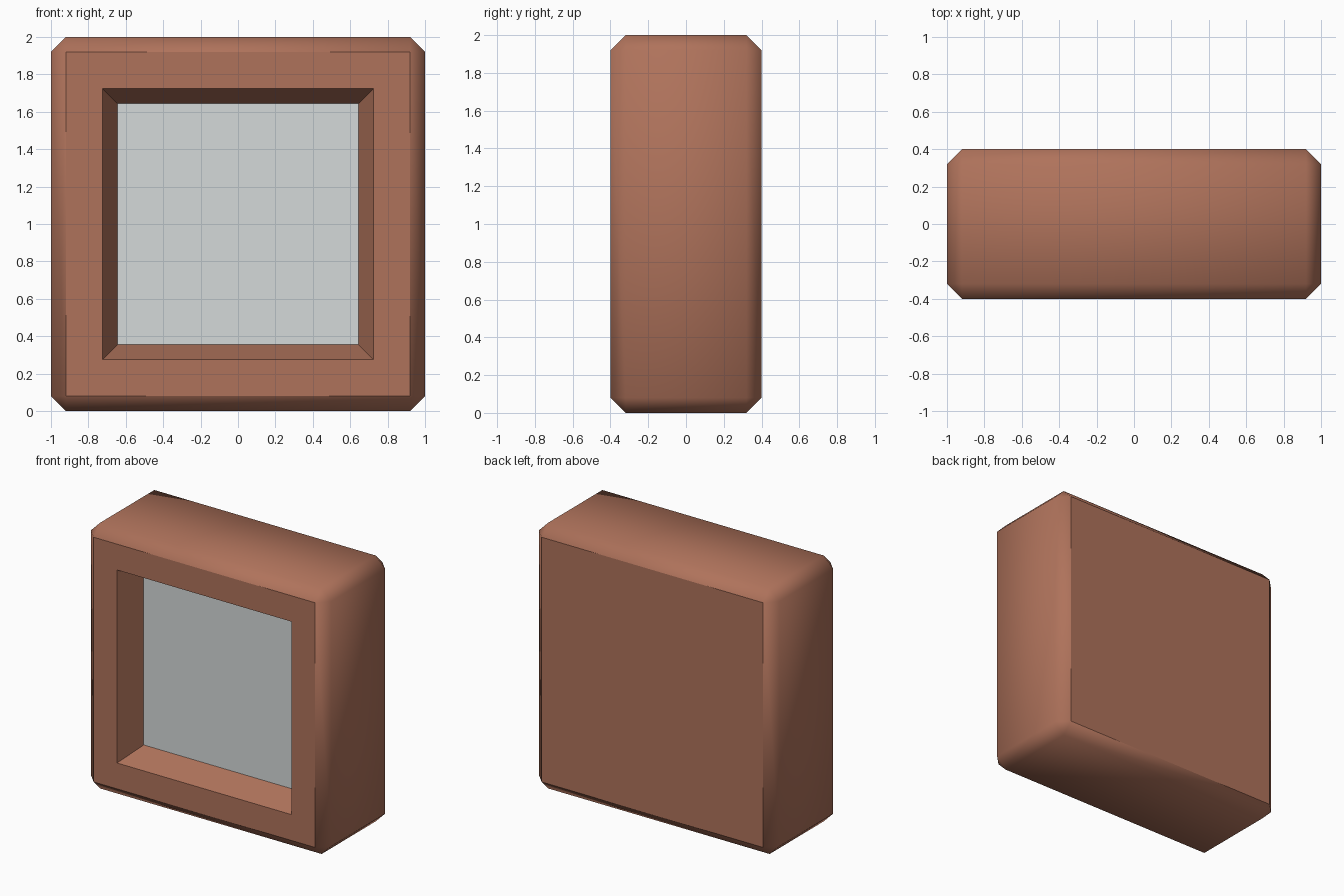
import bpy, bmesh
from mathutils import Vector

if "Cube" in bpy.data.objects:
    bpy.data.objects.remove(bpy.data.objects["Cube"])


def material(name, rgb):
    m = bpy.data.materials.new(name)
    m.diffuse_color = (*rgb, 1)
    m.use_nodes = True
    m.node_tree.nodes["Principled BSDF"].inputs["Base Color"].default_value = m.diffuse_color
    return m


clay = material("clay", (0.43, 0.17, 0.105))
glass = material("pale_glass", (0.66, 0.70, 0.70))

# Wall block with chamfered edges
bm = bmesh.new()
bmesh.ops.create_cube(bm, size=1)
bmesh.ops.scale(bm, vec=(2, 0.8, 2), verts=bm.verts)
bmesh.ops.translate(bm, vec=(0, 0, 1), verts=bm.verts)
bmesh.ops.bevel(bm, geom=bm.edges[:], offset=0.08, offset_type='OFFSET',
                segments=1, profile=0.5, affect='EDGES')
bm.normal_update()
for f in bm.faces:
    f.smooth = abs(f.normal.y) < 0.99

# Tapered window recess in the front face, glazed at the bottom
front = min(bm.faces, key=lambda f: f.normal.y)
bmesh.ops.inset_individual(bm, faces=[front], thickness=0.275, depth=0)
bmesh.ops.inset_individual(bm, faces=[front], thickness=0.115, depth=0)
bmesh.ops.translate(bm, vec=(0, 0.2, 0), verts=front.verts[:])
front.material_index = 1
for e in front.edges:
    for f in e.link_faces:
        f.smooth = False
bm.normal_update()

mesh = bpy.data.meshes.new("window_block")
bm.to_mesh(mesh)
bm.free()
mesh.materials.append(clay)
mesh.materials.append(glass)
bpy.context.collection.objects.link(bpy.data.objects.new("window_block", mesh))
